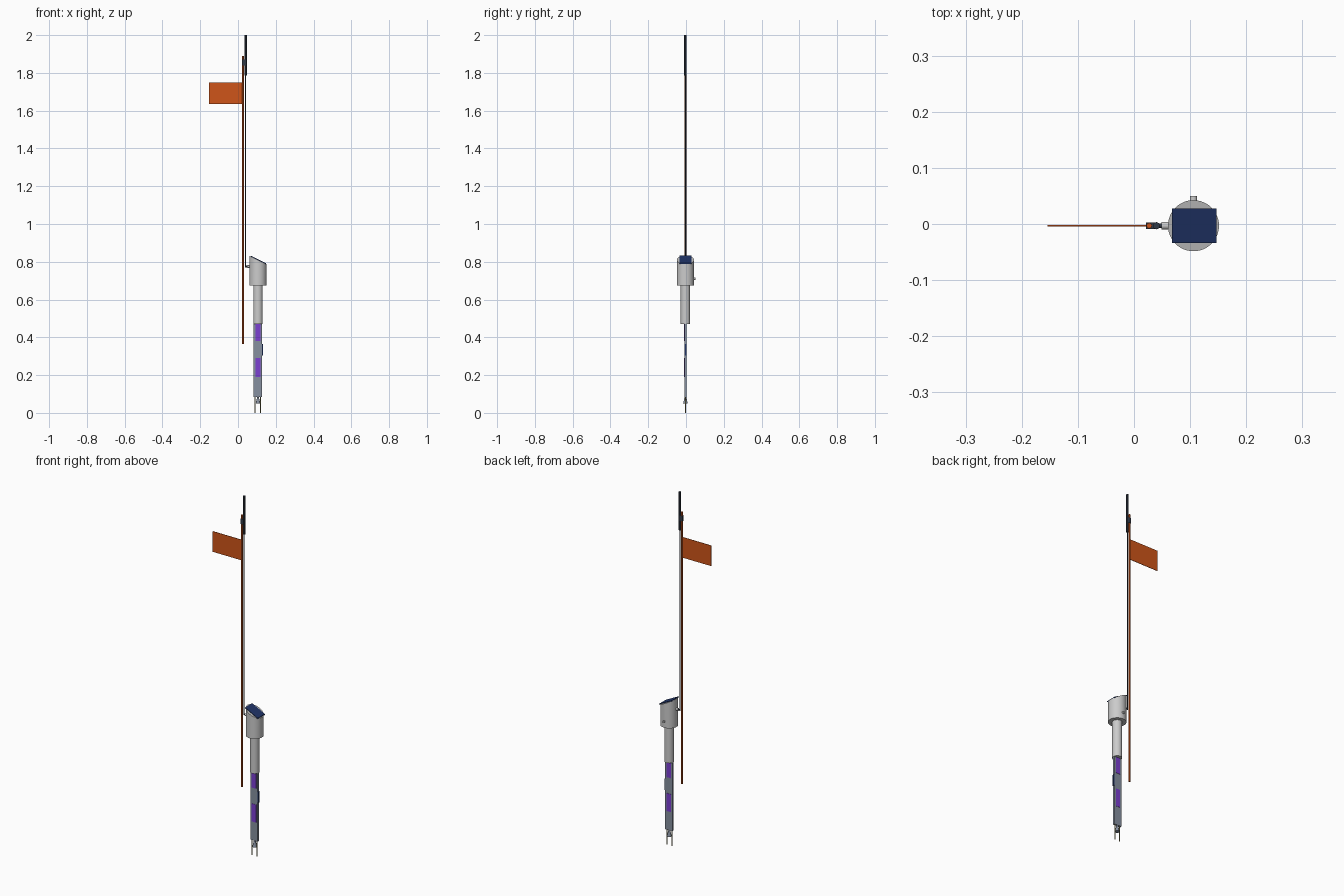
import bpy, bmesh, math
from mathutils import Vector

if "Cube" in bpy.data.objects:
    bpy.data.objects.remove(bpy.data.objects["Cube"])

CX, CY = 0.106, -0.003      # axis of the probe body
POLE_X, ANT_X = 0.027, 0.040


def mat(name, *rgb):
    m = bpy.data.materials.new(name)
    m.diffuse_color = (*rgb, 1)
    m.use_nodes = True
    m.node_tree.nodes["Principled BSDF"].inputs["Base Color"].default_value = m.diffuse_color
    return m


ORANGE = mat("orange", 0.62, 0.09, 0.01)
NAVY = mat("navy", 0.015, 0.035, 0.14)
DARK = mat("dark", 0.03, 0.04, 0.06)
PURPLE = mat("purple", 0.20, 0.05, 0.65)
SLATE = mat("slate", 0.24, 0.28, 0.35)
BRASS = mat("brass", 0.30, 0.27, 0.12)
LIGHT = mat("light_grey", 0.55, 0.56, 0.57)


def finish(name, bm, material, smooth=False):
    bmesh.ops.recalc_face_normals(bm, faces=bm.faces)
    me = bpy.data.meshes.new(name)
    bm.to_mesh(me)
    bm.free()
    ob = bpy.data.objects.new(name, me)
    bpy.context.collection.objects.link(ob)
    if material:
        me.materials.append(material)
    if smooth:
        bpy.context.view_layer.objects.active = ob
        ob.select_set(True)
        bpy.ops.object.shade_smooth_by_angle(angle=math.radians(35))
        ob.select_set(False)
    return ob


def rod(name, a, b, r1, material, r2=None, n=16):
    a, b = Vector(a), Vector(b)
    d = b - a
    bm = bmesh.new()
    bmesh.ops.create_cone(bm, cap_ends=True, segments=n, radius1=r1,
                          radius2=r1 if r2 is None else r2, depth=d.length)
    bm.transform(d.to_track_quat('Z', 'Y').to_matrix().to_4x4())
    bmesh.ops.translate(bm, verts=bm.verts, vec=(a + b) / 2)
    return finish(name, bm, material, n > 8)


def box(name, x, y, z, material, shear=0.0):
    bm = bmesh.new()
    bmesh.ops.create_cube(bm, size=1)
    for v in bm.verts:
        v.co = [lo + (c + 0.5) * (hi - lo) for c, (lo, hi) in zip(v.co, (x, y, z))]
        v.co.z -= shear * (v.co.x - CX)
    return finish(name, bm, material)


# Head housing with slanted top
SLOPE = 0.5
bm = bmesh.new()
bmesh.ops.create_cone(bm, cap_ends=True, segments=48, radius1=0.0455, radius2=0.0455, depth=0.135)
for v in bm.verts:
    top = v.co.z > 0
    v.co += Vector((CX, CY, 0.7425))
    if top:
        v.co.z -= SLOPE * (v.co.x - CX)
finish("head_housing", bm, LIGHT, True)
box("solar_panel", (0.068, 0.147), (CY - 0.031, CY + 0.031), (0.808, 0.8135), NAVY, SLOPE)

# Neck tube
rod("neck_tube", (CX, CY, 0.47), (CX, CY, 0.68), 0.025, LIGHT, n=32)

# Sensor blade with purple windows on both faces
box("sensor_blade", (0.083, 0.128), (CY - 0.005, CY + 0.005), (0.085, 0.475), SLATE)
for i, (z0, z1) in enumerate(((0.19, 0.29), (0.38, 0.47))):
    for side, s in (("front", -1), ("back", 1)):
        ys = sorted((CY + s * 0.0045, CY + s * 0.0065))
        box(f"sensor_window_{side}_{i + 1}", (0.092, 0.119), ys, (z0, z1), PURPLE)
box("side_sensor", (0.126, 0.133), (CY - 0.005, CY + 0.005), (0.305, 0.365), NAVY)

# Tip with cone and prongs
rod("tip_cone", (CX, CY, 0.05), (CX, CY, 0.095), 0.012, SLATE, 0.002)
for name, x in (("left", 0.090), ("right", 0.120)):
    rod(f"prong_{name}", (x, CY, 0), (x, CY, 0.09), 0.0025, BRASS, n=8)

# Rear port
rod("rear_port", (CX, 0.035, 0.71), (CX, 0.050, 0.71), 0.0065, LIGHT)

# Antenna with its connector
rod("antenna_connector", (0.049, CY, 0.775), (0.068, CY, 0.775), 0.007, LIGHT)
rod("antenna_elbow", (ANT_X, CY, 0.775), (0.051, CY, 0.775), 0.004, DARK)
rod("antenna_wire", (ANT_X, CY, 0.77), (ANT_X, CY, 1.80), 0.0025, DARK, n=8)
rod("antenna_tip", (ANT_X, CY, 1.785), (ANT_X, CY, 2.0), 0.0065, DARK, n=8)

# Flag pole, flag and clip
rod("flag_pole", (POLE_X, CY, 0.365), (POLE_X, CY, 1.89), 0.005, ORANGE, n=8)
box("flag", (-0.154, POLE_X), (CY - 0.0012, CY + 0.0012), (1.635, 1.75), ORANGE)
box("pole_clip", (0.021, 0.042), (CY - 0.006, CY + 0.006), (1.84, 1.87), DARK)
